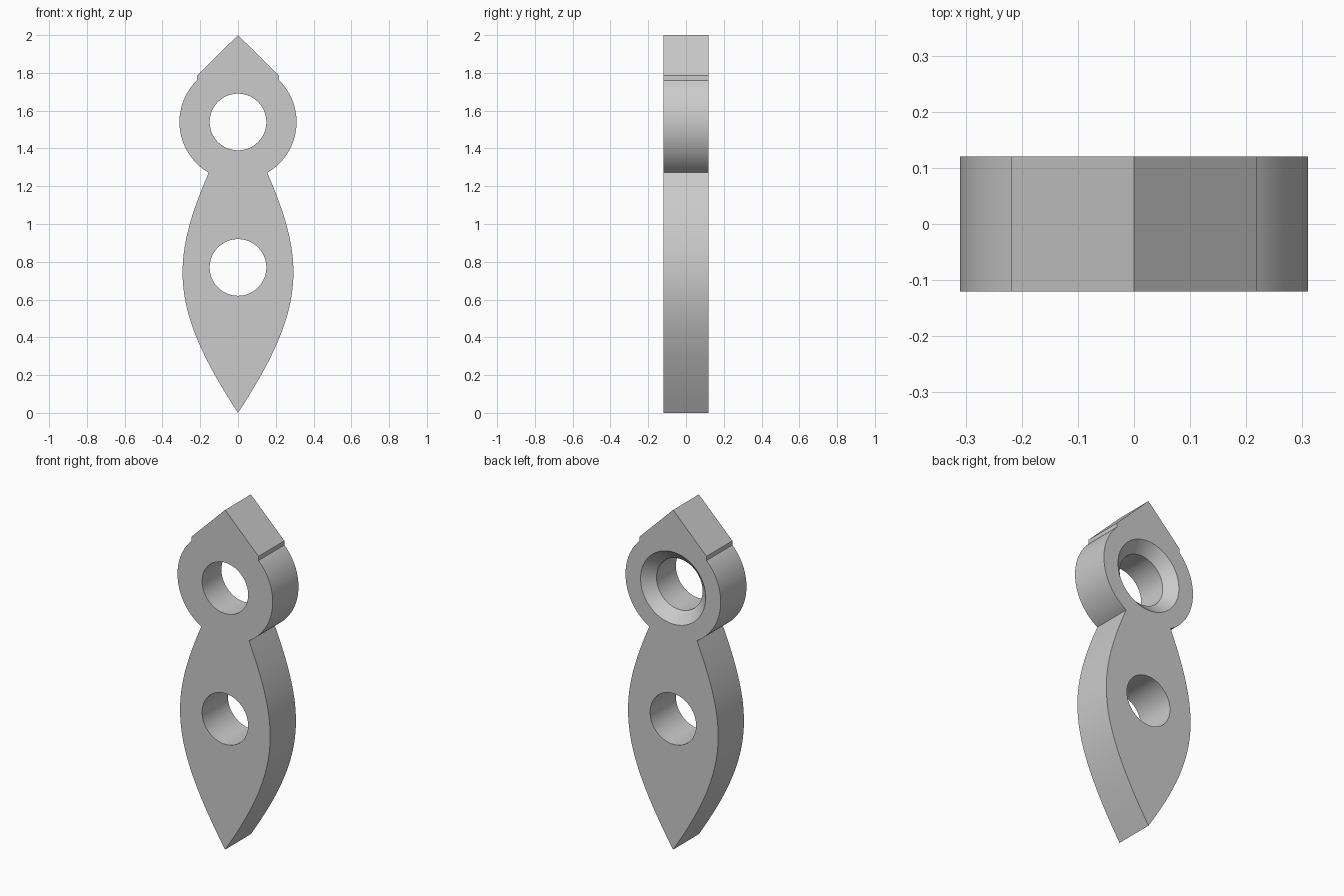
import bpy, bmesh, math
from mathutils import Vector
from mathutils.geometry import interpolate_bezier

if "Cube" in bpy.data.objects:
    bpy.data.objects.remove(bpy.data.objects["Cube"])

HALF = 0.12            # half thickness
HEAD_Z, HEAD_R = 1.54, 0.31
HOLE_R, SINK_R, SINK_D = 0.15, 0.212, 0.06


def make_object(name, bm):
    bmesh.ops.recalc_face_normals(bm, faces=bm.faces[:])
    mesh = bpy.data.meshes.new(name)
    bm.to_mesh(mesh)
    bm.free()
    obj = bpy.data.objects.new(name, mesh)
    bpy.context.collection.objects.link(obj)
    return obj


def stacked_rings(name, z, rings, sides=96):
    """Closed turned solid along y from (y, radius) pairs."""
    bm = bmesh.new()
    loops = []
    for y, r in rings:
        loops.append([bm.verts.new((r * math.cos(2 * math.pi * i / sides), y,
                                    z + r * math.sin(2 * math.pi * i / sides)))
                      for i in range(sides)])
    for a, b in zip(loops, loops[1:]):
        for i in range(sides):
            j = (i + 1) % sides
            bm.faces.new((a[i], a[j], b[j], b[i]))
    bm.faces.new(loops[0])
    bm.faces.new(loops[-1])
    return make_object(name, bm)


# Right half of the outline: leaf curve, round eye, small step, pointed tip
neck_x = 0.155
neck_z = HEAD_Z - math.sqrt(HEAD_R ** 2 - neck_x ** 2)
leaf = interpolate_bezier(Vector((0, 0, 0)), Vector((0.36, 0.55, 0)),
                          Vector((0.36, 0.80, 0)), Vector((neck_x, neck_z, 0)), 40)
half = [(p.x, p.y) for p in leaf]
start = math.atan2(neck_z - HEAD_Z, neck_x)
end = math.acos(0.218 / HEAD_R)
for i in range(1, 41):
    a = start + (end - start) * i / 40
    half.append((HEAD_R * math.cos(a), HEAD_Z + HEAD_R * math.sin(a)))
half += [(0.218, 1.785), (0, 2)]
outline = half + [(-x, z) for x, z in reversed(half[1:-1])]

# Flat plate
bm = bmesh.new()
face = bm.faces.new([bm.verts.new((x, -HALF, z)) for x, z in outline])
new = bmesh.ops.extrude_face_region(bm, geom=[face])["geom"]
bmesh.ops.translate(bm, vec=(0, 2 * HALF, 0),
                    verts=[v for v in new if isinstance(v, bmesh.types.BMVert)])
plate = make_object("leaf_plate", bm)

# Plain lower hole, and upper hole countersunk from the back
extra = 0.05
cutters = [
    stacked_rings("lower_hole_cutter", 0.77, [(-0.2, HOLE_R), (0.2, HOLE_R)]),
    stacked_rings("upper_hole_cutter", HEAD_Z,
                  [(-0.2, HOLE_R), (HALF - SINK_D, HOLE_R),
                   (HALF + extra, SINK_R + extra * (SINK_R - HOLE_R) / SINK_D)]),
]
bpy.context.view_layer.objects.active = plate
plate.select_set(True)
for cutter in cutters:
    cutter.hide_render = True
    mod = plate.modifiers.new(cutter.name, "BOOLEAN")
    mod.operation = "DIFFERENCE"
    mod.solver = "EXACT"
    mod.object = cutter
    bpy.ops.object.modifier_apply(modifier=mod.name)
    bpy.data.objects.remove(cutter)

bpy.ops.object.shade_smooth_by_angle(angle=math.radians(20))
